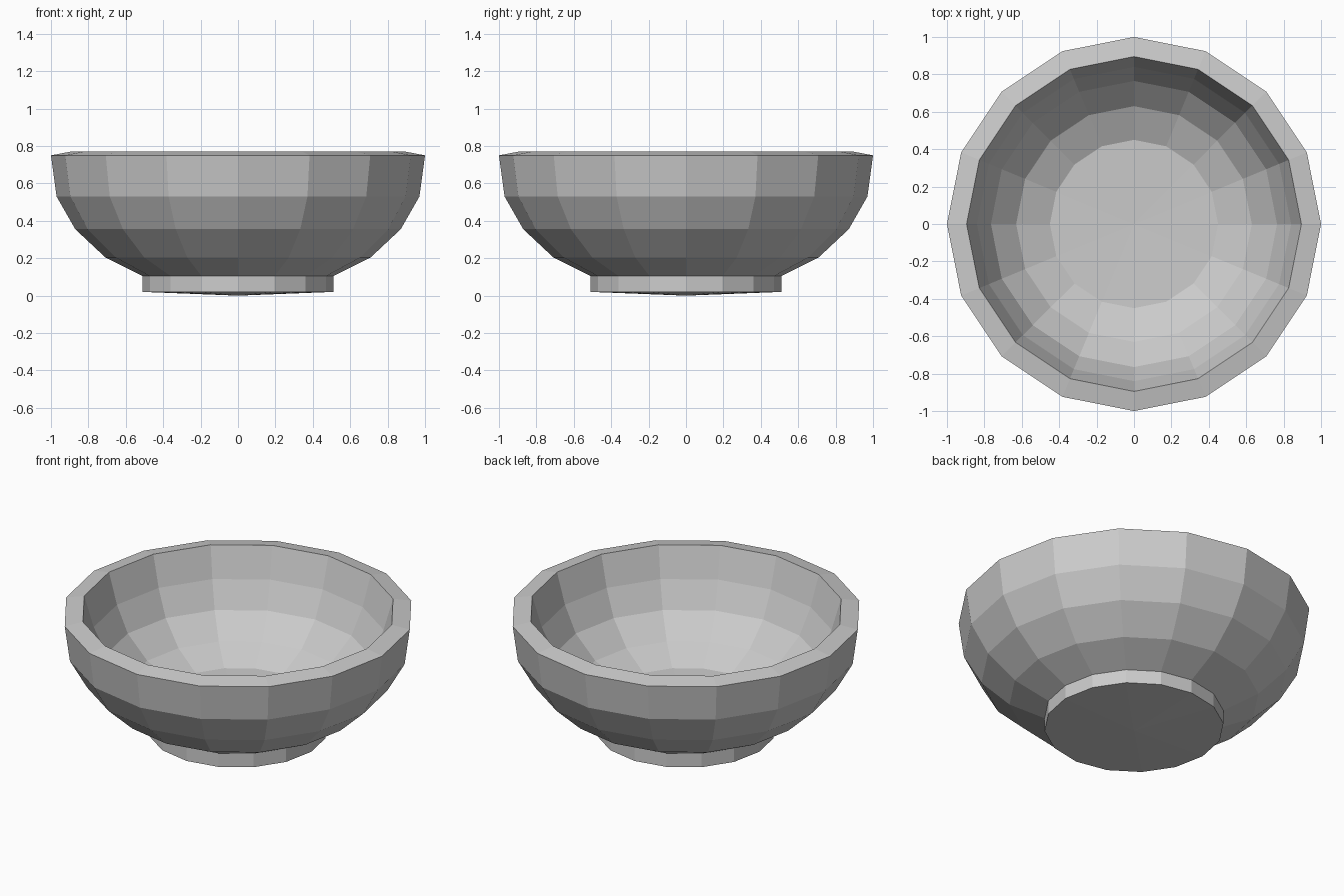
import bpy
import bmesh
from math import cos, sin, tau

if "Cube" in bpy.data.objects:
    bpy.data.objects.remove(bpy.data.objects["Cube"])

SIDES = 16

# (radius, height) from the underside centre, up the outside, over the rim, down to the inner floor
PROFILE = [
    (0.51, 0.02), (0.51, 0.105),                                          # foot
    (0.71, 0.205), (0.87, 0.355), (0.97, 0.53), (1.0, 0.75),              # outer wall
    (0.895, 0.77), (0.84, 0.58), (0.765, 0.42), (0.63, 0.285), (0.45, 0.2),  # inner wall
]


def lathe(name, profile, bottom_z, top_z, sides):
    """Revolve a profile round z and close both ends with a fan."""
    bm = bmesh.new()
    rings = [[bm.verts.new((r * cos(tau * i / sides), r * sin(tau * i / sides), z))
              for i in range(sides)] for r, z in profile]
    bottom = bm.verts.new((0, 0, bottom_z))
    top = bm.verts.new((0, 0, top_z))
    for i in range(sides):
        j = (i + 1) % sides
        for a, b in zip(rings, rings[1:]):
            bm.faces.new((a[i], a[j], b[j], b[i]))
        bm.faces.new((bottom, rings[0][j], rings[0][i]))
        bm.faces.new((top, rings[-1][i], rings[-1][j]))
    bmesh.ops.recalc_face_normals(bm, faces=bm.faces)
    mesh = bpy.data.meshes.new(name)
    bm.to_mesh(mesh)
    bm.free()
    obj = bpy.data.objects.new(name, mesh)
    bpy.context.collection.objects.link(obj)
    return obj


# Footed bowl, flat shaded
lathe("bowl", PROFILE, 0.0, 0.19, SIDES)
